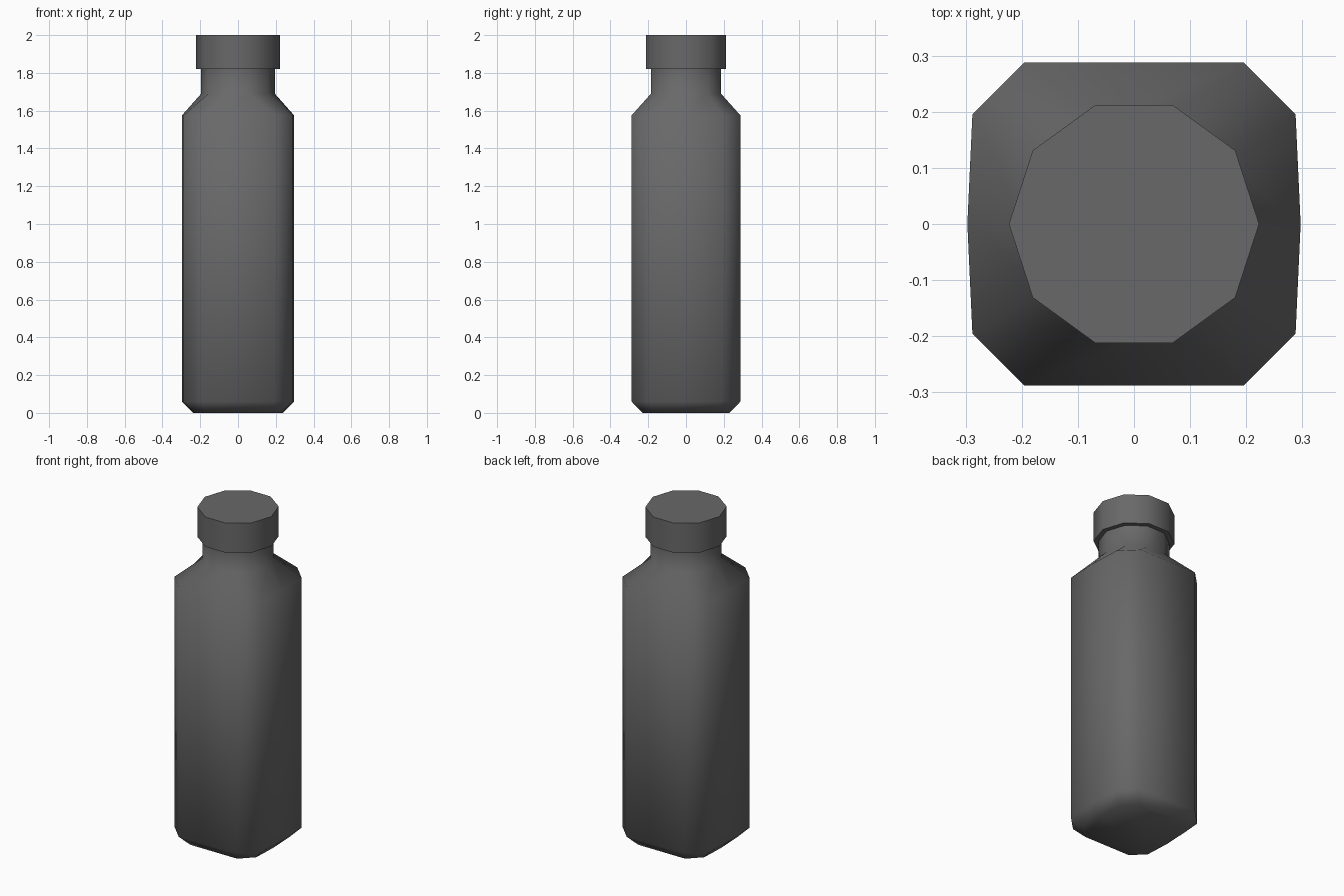
import bpy
import bmesh
from math import cos, sin, pi

default = bpy.data.objects.get("Cube")
if default:
    bpy.data.objects.remove(default, do_unlink=True)

grey = bpy.data.materials.new("dark grey")
grey.use_nodes = True
colour = (0.14, 0.14, 0.14, 1)
grey.diffuse_color = colour
grey.node_tree.nodes["Principled BSDF"].inputs["Base Color"].default_value = colour

SIDES = 10


def circle(radius):
    return [(radius * cos(2 * pi * i / SIDES), radius * sin(2 * pi * i / SIDES))
            for i in range(SIDES)]


def rounded_square(scale):
    # One quarter outline, mirrored in y and then in x
    quarter = [(0.297, 0), (0.288, 0.195), (0.195, 0.288)]
    half = quarter + [(-x, y) for x, y in reversed(quarter)]
    outline = half + [(x, -y) for x, y in reversed(half[1:-1])]
    return [(x * scale, y * scale) for x, y in outline]


def loft(name, sections):
    """Skin a stack of (outline, height) sections and cap both ends."""
    bm = bmesh.new()
    rings = [[bm.verts.new((x, y, z)) for x, y in outline]
             for outline, z in sections]
    for low, high in zip(rings, rings[1:]):
        for i in range(SIDES):
            j = (i + 1) % SIDES
            bm.faces.new((low[i], low[j], high[j], high[i]))
    bm.faces.new(rings[0][::-1])
    bm.faces.new(rings[-1])
    mesh = bpy.data.meshes.new(name)
    bm.to_mesh(mesh)
    bm.free()
    mesh.materials.append(grey)
    obj = bpy.data.objects.new(name, mesh)
    bpy.context.collection.objects.link(obj)
    bpy.ops.object.select_all(action="DESELECT")
    obj.select_set(True)
    bpy.context.view_layer.objects.active = obj
    # Smooth sides and chamfers, crisp right-angled rims
    bpy.ops.object.shade_smooth_by_angle(angle=1.2)
    return obj


# Body with chamfered base, sloped shoulder and round neck
loft("bottle_body", [
    (rounded_square(0.8), 0),
    (rounded_square(1), 0.06),
    (rounded_square(1), 1.575),
    (circle(0.195), 1.69),
    (circle(0.195), 1.83),
])

# Ten-sided screw cap
loft("bottle_cap", [(circle(0.223), 1.82), (circle(0.223), 2)])
